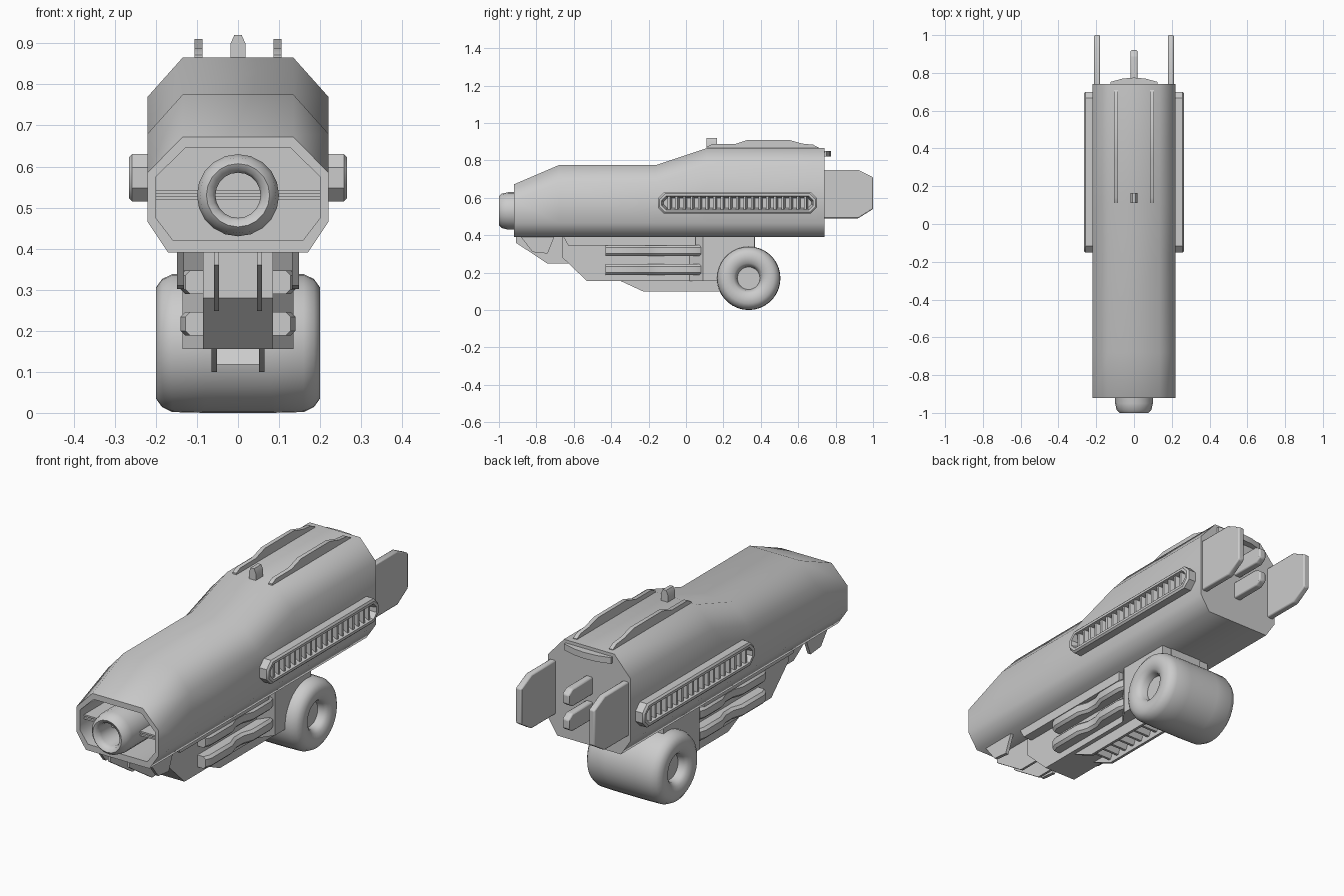
import bpy, bmesh, math
from mathutils import Vector

if "Cube" in bpy.data.objects:
    bpy.data.objects.remove(bpy.data.objects["Cube"])


def loft(name, loops, caps=True, closed=False, angle=35, mirror=False):
    """Skin a row of equal-length loops; optional end caps and x mirror."""
    bm = bmesh.new()
    rows = [[bm.verts.new(p) for p in loop] for loop in loops]
    n = len(rows[0])
    pairs = list(zip(rows, rows[1:])) + ([(rows[-1], rows[0])] if closed else [])
    for a, b in pairs:
        for i in range(n):
            j = (i + 1) % n
            bm.faces.new((a[i], a[j], b[j], b[i]))
    if caps and not closed:
        bm.faces.new(rows[0])
        bm.faces.new(rows[-1])
    bmesh.ops.recalc_face_normals(bm, faces=bm.faces)
    me = bpy.data.meshes.new(name)
    bm.to_mesh(me)
    bm.free()
    ob = bpy.data.objects.new(name, me)
    bpy.context.collection.objects.link(ob)
    if mirror:
        ob.modifiers.new("Mirror", 'MIRROR').use_axis[0] = True
    bpy.ops.object.select_all(action='DESELECT')
    ob.select_set(True)
    bpy.context.view_layer.objects.active = ob
    bpy.ops.object.shade_smooth_by_angle(angle=math.radians(angle))
    return ob


def plate(name, prof, x0, x1, mirror=False, bevel=0.0):
    """Extrude a side (y, z) profile from x0 to x1."""
    ob = loft(name, [[(x, y, z) for y, z in prof] for x in (x0, x1)], mirror=mirror)
    if bevel:
        b = ob.modifiers.new("Bevel", 'BEVEL')
        b.width, b.segments = bevel, 2
    return ob


def box(name, x0, x1, y0, y1, z0, z1, mirror=False, bevel=0.0):
    return plate(name, [(y0, z0), (y1, z0), (y1, z1), (y0, z1)], x0, x1, mirror, bevel)


def revolve(name, prof, center, axis, n=32, angle=40):
    """Turn a (distance along axis, radius) profile around the x or y axis."""
    c, loops = Vector(center), []
    for d, r in prof:
        loop = []
        for i in range(n):
            a = 2 * math.pi * i / n
            u, v = r * math.cos(a), r * math.sin(a)
            loop.append(c + Vector((d, u, v) if axis == 'x' else (u, d, v)))
        loops.append(loop)
    return loft(name, loops, angle=angle)


def section(y, top, shoulder, low=0.465, bottom=0.39, wt=0.135, w=0.22, wb=0.17):
    """Eight-sided hull section."""
    half = [(wt, top), (w, shoulder), (w, low), (wb, bottom)]
    return [(x, y, z) for x, z in half] + [(-x, y, z) for x, z in reversed(half)]


# main hull with a hollow front
inner = dict(low=0.475, bottom=0.42, wt=0.128, w=0.2, wb=0.158)
loft("hull", [section(-0.70, 0.645, 0.575, **inner),
              section(-0.92, 0.645, 0.575, **inner),
              section(-0.92, 0.672, 0.585),
              section(-0.68, 0.775, 0.68),
              section(-0.16, 0.775, 0.68),
              section(0.11, 0.865, 0.77),
              section(0.74, 0.865, 0.77)], angle=60)

# barrel and its horizontal support plates
revolve("barrel", [(-0.68, 0.1), (-0.95, 0.1), (-0.985, 0.092), (-1.0, 0.077),
                   (-0.993, 0.062), (-0.97, 0.055), (-0.82, 0.055)],
        (0, 0, 0.53), 'y', 20, 50)
for z in (0.523, 0.537):
    box("barrel_support", -0.2, 0.2, -0.89, -0.69, z - 0.004, z + 0.004)


# side vents: chamfered frame, backing and slats
def vent_loop(x, inset, cut):
    a, b, c, d = -0.15 + inset, 0.7 - inset, 0.515 + inset, 0.63 - inset
    return [(x, y, z) for y, z in ((a, c + cut), (a + cut, c), (b - cut, c), (b, c + cut),
                                   (b, d - cut), (b - cut, d), (a + cut, d), (a, d - cut))]


loft("vent_frame", [vent_loop(0.2, 0, 0.033), vent_loop(0.258, 0, 0.033),
                    vent_loop(0.266, 0.008, 0.03), vent_loop(0.266, 0.02, 0.024),
                    vent_loop(0.222, 0.03, 0.02)], mirror=True)
for i in range(19):
    y = -0.098 + i * 0.0405
    loft("vent_slat", [[(0.215, y + 0.012, z), (0.215, y + 0.024, z),
                        (0.257, y + 0.012, z), (0.257, y, z)] for z in (0.535, 0.61)],
         mirror=True)

# rear fins
plate("tail_fin", [(0.7, 0.49), (0.92, 0.49), (1.0, 0.54), (1.0, 0.71), (0.92, 0.75), (0.7, 0.75)],
      0.18, 0.211, mirror=True, bevel=0.006)
for z in (0.56, 0.68):
    plate("tail_blade", [(0.72, z - 0.042), (0.89, z - 0.042), (0.92, z - 0.022),
                         (0.92, z + 0.022), (0.89, z + 0.042), (0.72, z + 0.042)],
          -0.018, 0.018, bevel=0.006)

# curved lip on the rear face
arc = [(-0.125, 0.752), (-0.06, 0.77), (0, 0.775), (0.06, 0.77), (0.125, 0.752)]
loft("rear_lip", [[(x, 0.73, 0.82), (x, y, 0.82), (x, y, 0.85), (x, 0.73, 0.85)] for x, y in arc])

# top rails and sight
plate("top_rail", [(0.11, 0.855), (0.11, 0.872), (0.14, 0.887), (0.26, 0.887), (0.33, 0.91),
                   (0.55, 0.91), (0.62, 0.89), (0.68, 0.884), (0.71, 0.868), (0.71, 0.855)],
      0.086, 0.106, mirror=True)
sight = [(-0.018, 0.85), (0.018, 0.85), (0.018, 0.9), (0.009, 0.92), (-0.009, 0.92), (-0.018, 0.9)]
loft("sight", [[(x, y, z) for x, z in sight] for y in (0.11, 0.165)])

# lower body: narrow core and wider rear block
plate("lower_body", [(-0.66, 0.4), (-0.66, 0.28), (-0.53, 0.155), (0.3, 0.155), (0.37, 0.25), (0.37, 0.4)],
      -0.085, 0.085)
plan = [(-0.085, 0.02), (-0.135, 0.09), (-0.135, 0.365), (0.135, 0.365), (0.135, 0.09), (0.085, 0.02)]
loft("lower_rear_block", [[(x, y, z) for x, y in plan] for z in (0.155, 0.4)])
plate("lower_side_panel", [(-0.66, 0.4), (-0.63, 0.345), (-0.45, 0.345), (0.05, 0.345), (0.05, 0.4)],
      0.08, 0.132, mirror=True)

# side ribs, with a dip in the middle
rib = [(0.08, -0.43), (0.128, -0.43), (0.14, -0.40), (0.14, -0.24), (0.122, -0.19),
       (0.122, -0.13), (0.14, -0.08), (0.14, 0.05), (0.13, 0.08), (0.08, 0.08)]
for z in (0.217, 0.318):
    loft("side_rib", [[(x if x < 0.1 else x - d, y, z + h) for x, y in rib]
                      for h, d in ((-0.029, 0.012), (-0.017, 0), (0.017, 0), (0.029, 0.012))],
         mirror=True)

# underside ladder
plate("ladder_rail", [(-0.36, 0.16), (-0.23, 0.1), (0.3, 0.1), (0.3, 0.16)], 0.051, 0.064, mirror=True)
for i in range(9):
    y = -0.24 + i * 0.055
    plate("ladder_rung", [(y, 0.118), (y + 0.012, 0.118), (y + 0.032, 0.16), (y + 0.02, 0.16)],
          -0.055, 0.055)

# brackets under the nose
plate("nose_rail", [(-0.91, 0.4), (-0.91, 0.36), (-0.74, 0.248), (-0.62, 0.248), (-0.62, 0.4)],
      0.046, 0.058, mirror=True)
plate("nose_bracket", [(-0.89, 0.4), (-0.82, 0.31), (-0.74, 0.302), (-0.70, 0.4)],
      0.132, 0.148, mirror=True)

# rear drum with recessed hubs
half = [(0.15, 0.06), (0.178, 0.066), (0.193, 0.08), (0.2, 0.105), (0.2, 0.135),
        (0.185, 0.156), (0.16, 0.168), (0.08, 0.17)]
revolve("drum", half + [(-x, r) for x, r in reversed(half)], (0, 0.335, 0.17), 'x', 36, 50)
